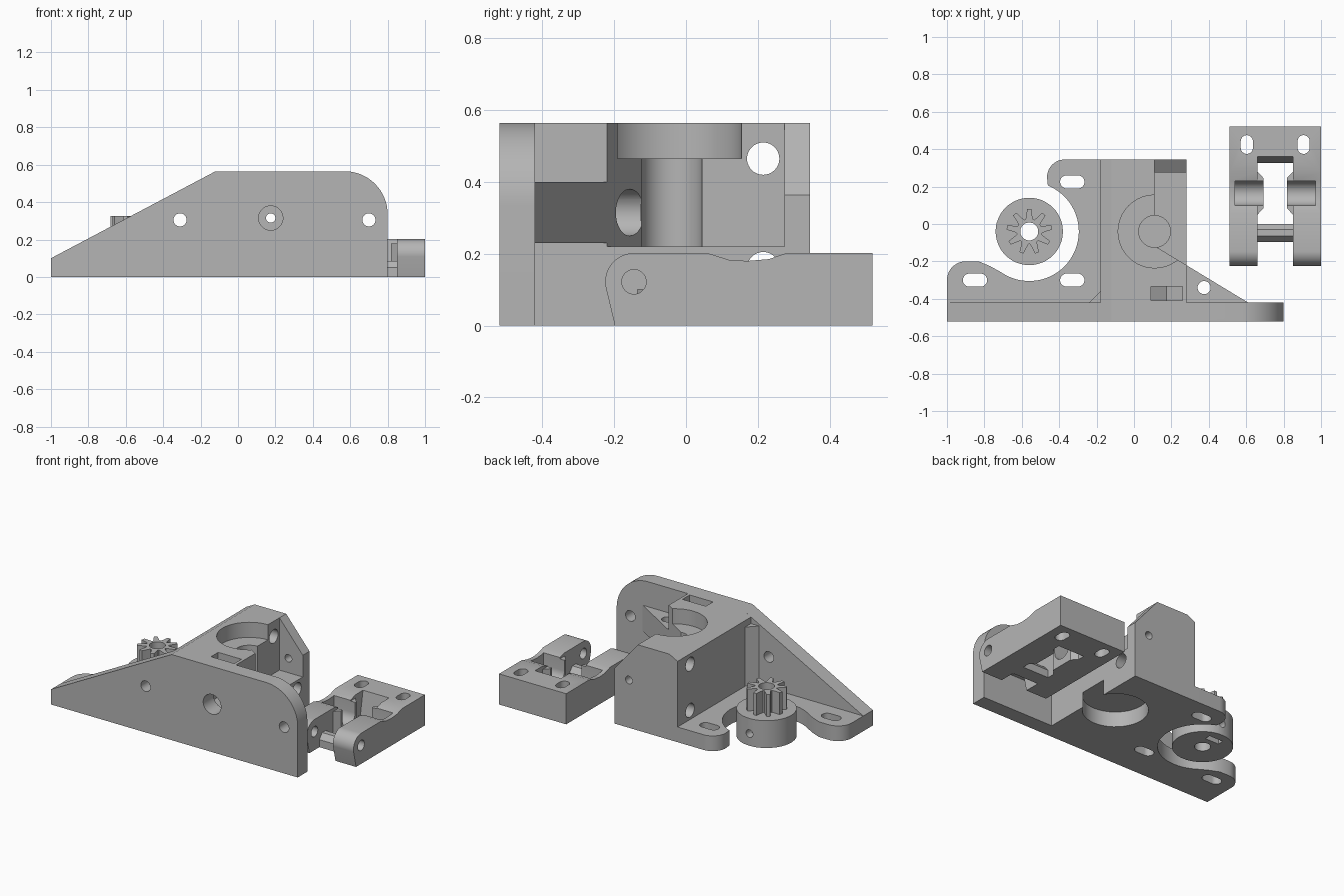
import bpy, bmesh
from math import sin, cos, pi, radians
from mathutils import Vector

if "Cube" in bpy.data.objects:
    bpy.data.objects.remove(bpy.data.objects["Cube"], do_unlink=True)

grey = bpy.data.materials.new("plain_grey")
grey.use_nodes = True
COLOUR = (0.46, 0.46, 0.46, 1)
grey.diffuse_color = COLOUR
grey.node_tree.nodes["Principled BSDF"].inputs["Base Color"].default_value = COLOUR


def prism(name, pts, axis, lo, hi):
    """Extrude a 2D outline along an axis."""
    place = {"X": lambda a, b, t: (t, a, b),
             "Y": lambda a, b, t: (a, t, b),
             "Z": lambda a, b, t: (a, b, t)}[axis]
    bm = bmesh.new()
    face = bm.faces.new([bm.verts.new(place(a, b, lo)) for a, b in pts])
    ext = bmesh.ops.extrude_face_region(bm, geom=[face])
    shift = Vector(place(0, 0, hi - lo))
    bmesh.ops.translate(bm, vec=shift,
                        verts=[v for v in ext["geom"] if isinstance(v, bmesh.types.BMVert)])
    bmesh.ops.recalc_face_normals(bm, faces=bm.faces)
    mesh = bpy.data.meshes.new(name)
    bm.to_mesh(mesh)
    bm.free()
    mesh.materials.append(grey)
    ob = bpy.data.objects.new(name, mesh)
    bpy.context.collection.objects.link(ob)
    return ob


def arc(cx, cy, r, start, end, n=16):
    return [(cx + r * cos(radians(start + (end - start) * i / n)),
             cy + r * sin(radians(start + (end - start) * i / n))) for i in range(n + 1)]


def circle(cx, cy, r, n=40):
    return arc(cx, cy, r, 0, 360, n)[:-1]


def rect(x0, y0, x1, y1):
    return [(x0, y0), (x1, y0), (x1, y1), (x0, y1)]


def slot(cx, cy, w, h):
    """Rounded slot, long along its larger side."""
    r, d = min(w, h) / 2, abs(w - h) / 2
    if w > h:
        return arc(cx + d, cy, r, -90, 90) + arc(cx - d, cy, r, 90, 270)
    return arc(cx, cy + d, r, 0, 180) + arc(cx, cy - d, r, 180, 360)


def combine(ob, pts, axis, lo, hi, op="DIFFERENCE"):
    """Cut or add one prism and clean up the helper."""
    tool = prism("helper", pts, axis, lo, hi)
    tool.hide_render = True
    mod = ob.modifiers.new("combine", "BOOLEAN")
    mod.operation, mod.object, mod.solver = op, tool, "EXACT"
    bpy.context.view_layer.objects.active = ob
    bpy.ops.object.modifier_apply(modifier=mod.name)
    bpy.data.objects.remove(tool, do_unlink=True)


def cut(ob, *args):
    combine(ob, *args)


def add(ob, *args):
    combine(ob, *args, "UNION")


def finish(ob):
    bpy.ops.object.select_all(action="DESELECT")
    ob.select_set(True)
    bpy.context.view_layer.objects.active = ob
    bpy.ops.object.shade_smooth_by_angle(angle=radians(25))


# Bracket: sloped front wall with one rounded top corner
wall = [(-1, 0), (0.8, 0)] + arc(0.57, 0.335, 0.23, 0, 90) + [(-0.12, 0.565), (-1, 0.1)]
body = prism("bracket_body", wall, "Y", -0.52, -0.42)

# Bracket: base flange curved round the gear
GX, GY = -0.56, -0.04
flange = ([(0.2, 0.345), (0.2, -0.47), (-1, -0.47)]
          + arc(-0.9, -0.3, 0.1, 180, 90)
          + [(-0.83, -0.2), (-0.77, -0.225)]
          + arc(GX, GY, 0.265, 235, 428, 36)
          + arc(-0.37, 0.25, 0.095, 180, 90))
add(body, flange, "Z", 0, 0.1)

# Bracket: tower block, corner fillet and side gusset
tower = [(-0.18, 0), (0.28, 0), (0.28, 0.565), (-0.12, 0.565), (-0.18, 0.533)]
add(body, tower, "Y", -0.47, 0.345)
add(body, [(-0.25, -0.43), (-0.1, -0.43), (-0.1, -0.28)], "Z", 0, 0.49)
add(body, [(0.2, -0.47), (0.61, -0.47), (0.61, -0.42), (0.28, -0.22), (0.2, -0.22)], "Z", 0.23, 0.4)

# Bracket: bearing seats, shaft bore and open side pocket
BX, BY = 0.11, -0.04
cut(body, [(BX, 0.275), (0.35, 0.275), (0.35, -0.262), (BX, -0.117)], "Z", 0.22, 0.7)
cut(body, circle(BX, BY, 0.195), "Z", 0.465, 0.7)
cut(body, circle(BX, BY, 0.085), "Z", 0.17, 0.6)
cut(body, circle(BX, BY, 0.195), "Z", -0.1, 0.1)
cut(body, [(BX, 0.565), (BX, 0.7), (0.35, 0.7), (0.35, 0.28)], "Y", 0.27, 0.4)

# Bracket: nut trap, feed hole, bolt holes and mounting slots
cut(body, [(0.09, 0.27), (0.175, 0.22), (0.26, 0.27), (0.26, 0.7), (0.09, 0.7)], "Y", -0.41, -0.335)
cut(body, circle(0.175, 0.315, 0.065), "Y", -0.6, 0.2)
cut(body, circle(0.175, 0.315, 0.025), "Y", 0.1, 0.5)
for x in (-0.31, 0.7):
    cut(body, circle(x, 0.305, 0.035), "Y", -0.6, -0.38)
for z in (0.465, 0.16):
    cut(body, circle(0.215, z, 0.045), "X", -0.3, 0.4)
cut(body, circle(0.375, -0.34, 0.035), "Z", 0.15, 0.5)
for x, y in ((-0.85, -0.3), (-0.33, -0.3), (-0.33, 0.225)):
    cut(body, slot(x, y, 0.13, 0.07), "Z", -0.1, 0.2)
finish(body)

# Drive gear: collar, nine teeth, bore and set screw
gear = prism("drive_gear", circle(GX, GY, 0.18, 48), "Z", 0, 0.18)
TEETH = 9
teeth = []
for i in range(TEETH):
    for offset, r in ((-0.42, 0.068), (-0.27, 0.085), (-0.13, 0.122),
                      (0.13, 0.122), (0.27, 0.085), (0.42, 0.068)):
        a = 2 * pi * (i + offset) / TEETH + pi / 2
        teeth.append((GX + r * cos(a), GY + r * sin(a)))
add(gear, teeth, "Z", 0.1, 0.325)
cut(gear, circle(GX, GY, 0.048), "Z", -0.1, 0.5)
cut(gear, circle(GX, 0.08, 0.025, 24), "Y", GY, 0.3)
cut(gear, rect(GX - 0.05, 0.045, GX + 0.05, 0.085), "Z", -0.1, 0.12)
finish(gear)

# Idler: side profile with rounded hinge end and shallow dip
IX = 0.755
side = ([(-0.198, 0), (0.52, 0), (0.52, 0.202), (0.28, 0.202), (0.23, 0.185), (0.17, 0.18),
         (0.12, 0.183), (0.06, 0.202)] + arc(-0.145, 0.122, 0.08, 90, 190))
idler = prism("idler_arm", side, "X", 0.51, 1.0)

# Idler: open window with sloped end wall and hinge cross bar
cut(idler, [(-0.4, -0.1), (0.325, -0.1), (0.325, 0.0), (0.36, 0.202), (0.36, 0.3), (-0.4, 0.3)],
    "X", IX - 0.095, IX + 0.095)
add(idler, [(-0.095, 0), (0, 0), (0, 0.05), (-0.03, 0.085), (-0.065, 0.085), (-0.095, 0.05)],
    "X", IX - 0.12, IX + 0.12)

# Idler: tapered bosses and shaft pockets on both arms
for s in (-1, 1):
    boss = [(IX + s * 0.12, 0.28), (IX + s * 0.095, 0.28), (IX + s * 0.062, 0.245),
            (IX + s * 0.062, 0.085), (IX + s * 0.095, 0.05), (IX + s * 0.12, 0.05)]
    add(idler, boss, "Z", 0, 0.18)
    pocket = arc(0.165, 0.11, 0.065, 180, 360) + [(0.23, 0.4), (0.1, 0.4)]
    cut(idler, pocket, "X", *sorted((IX + s * 0.215, IX + s * 0.05)))
    cut(idler, slot(IX + s * 0.152, 0.425, 0.065, 0.1), "Z", -0.1, 0.4)

# Idler: hinge pin hole
cut(idler, circle(-0.145, 0.122, 0.034), "X", 0.4, 1.2)
finish(idler)
